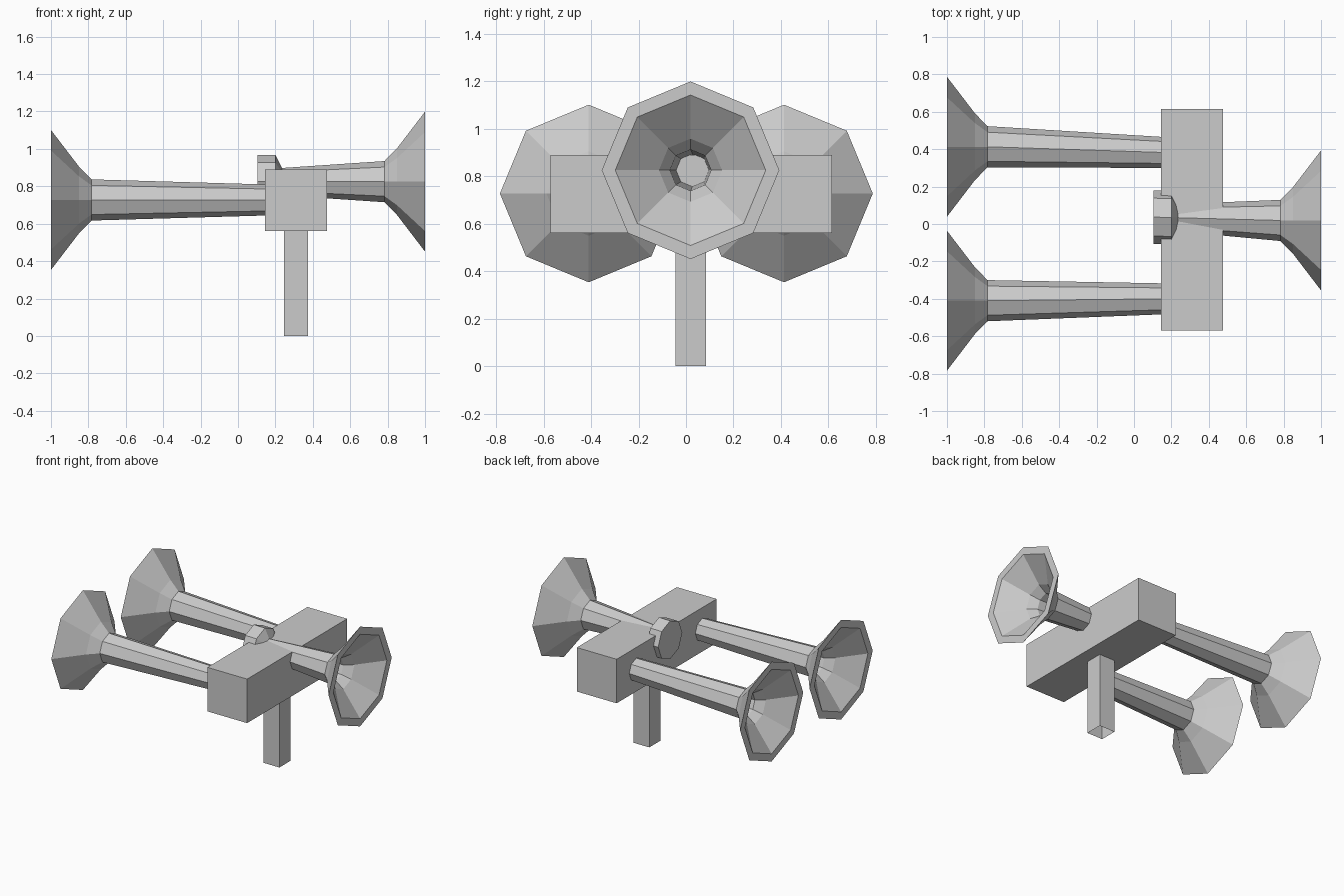
import bpy, bmesh, math

if "Cube" in bpy.data.objects:
    bpy.data.objects.remove(bpy.data.objects["Cube"])

grey = bpy.data.materials.new("light grey")
grey.diffuse_color = (0.6, 0.6, 0.6, 1)
grey.use_nodes = True
grey.node_tree.nodes["Principled BSDF"].inputs["Base Color"].default_value = grey.diffuse_color


def finish(name, bm):
    bmesh.ops.recalc_face_normals(bm, faces=bm.faces)
    me = bpy.data.meshes.new(name)
    bm.to_mesh(me)
    bm.free()
    me.materials.append(grey)
    ob = bpy.data.objects.new(name, me)
    bpy.context.collection.objects.link(ob)
    return ob


def box(name, lo, hi):
    bm = bmesh.new()
    bmesh.ops.create_cube(bm, size=1)
    for v in bm.verts:
        v.co = [(a + b) / 2 + c * (b - a) for a, b, c in zip(lo, hi, v.co)]
    return bm


def horn(name, side, back, z, y_mouth, y_back, r_tube):
    """Hollow eight-sided horn: mouth at x = side, closed knob at x = back."""
    neck = side * 0.783

    # profile of (x, radius): knob, cone, tube, flare, rim, then the inside
    profile = [
        (back, 0.143), (back + side * 0.095, 0.143),
        (back + side * 0.13, r_tube), (neck, 0.11),
        (side * 0.85, 0.178), (side, 0.374),
        (side, 0.317), (side * 0.86, 0.133),
        (side * 0.8, 0.087), (back + side * 0.13, r_tube - 0.017),
    ]
    bm = bmesh.new()
    rings = []
    for x, r in profile:
        # the tube drifts sideways slightly from the neck to the knob
        t = min(1, max(0, (neck - x) / (neck - back)))
        cy = y_mouth + (y_back - y_mouth) * t
        rings.append([bm.verts.new((x, cy + r * math.sin(i * math.pi / 4),
                                    z + r * math.cos(i * math.pi / 4)))
                      for i in range(8)])
    for a, b in zip(rings, rings[1:]):
        for i in range(8):
            j = (i + 1) % 8
            bm.faces.new((a[i], a[j], b[j], b[i]))
    bm.faces.new(rings[0])
    bm.faces.new(rings[-1])
    return finish(name, bm)


# crossbar housing
finish("housing", box("housing", (0.145, -0.57, 0.56), (0.475, 0.615, 0.89)))

# post, an open square tube
post = box("post", (0.245, -0.045, 0.0), (0.375, 0.085, 0.57))
bmesh.ops.delete(post, geom=[f for f in post.faces if abs(f.normal.z) > 0.9],
                 context='FACES_ONLY')
finish("post", post)

# three horns: two face left, one faces right
horn("left_horn_front", -1, 0.45, 0.727, -0.410, -0.397, 0.078)
horn("left_horn_back", -1, 0.45, 0.727, 0.413, 0.373, 0.078)
horn("right_horn", 1, 0.105, 0.825, 0.019, 0.037, 0.073)
